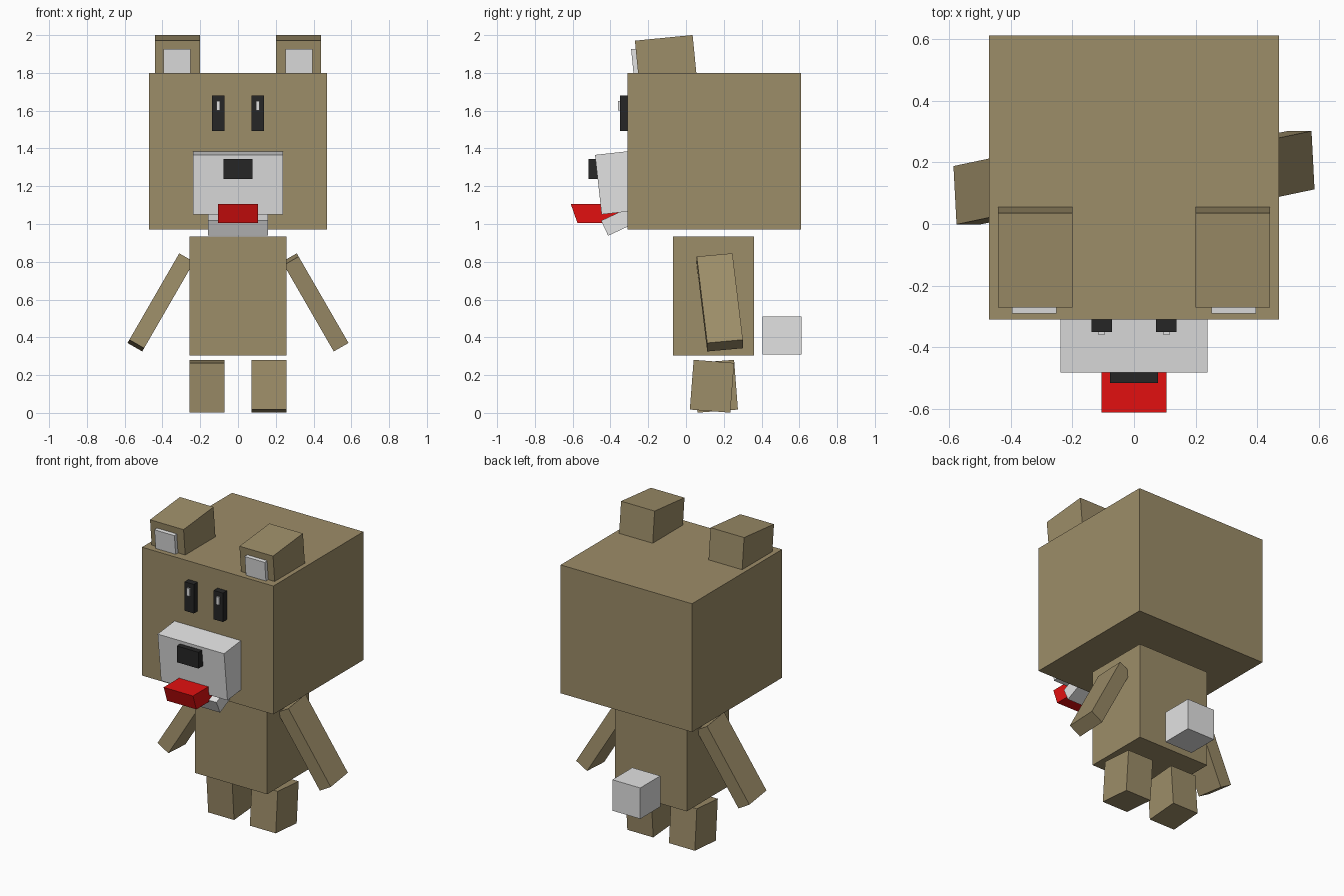
import bpy
import math
from mathutils import Euler, Vector

if "Cube" in bpy.data.objects:
    bpy.data.objects.remove(bpy.data.objects["Cube"])


def material(name, rgb):
    m = bpy.data.materials.new(name)
    m.diffuse_color = (*rgb, 1.0)
    m.use_nodes = True
    m.node_tree.nodes["Principled BSDF"].inputs["Base Color"].default_value = m.diffuse_color
    return m


TAN = material("tan_fur", (0.335, 0.266, 0.139))
GREY = material("pale_grey", (0.76, 0.76, 0.76))
BLACK = material("black", (0.019, 0.019, 0.019))
RED = material("red", (0.76, 0.005, 0.005))


def box(name, center, size, mat, rot=(0, 0, 0), lean=0.0):
    """Box with rotation in degrees; lean moves the lower front edge back."""
    r = Euler([math.radians(a) for a in rot]).to_matrix()
    verts = []
    for z in (-0.5, 0.5):
        for x, y in ((-0.5, -0.5), (0.5, -0.5), (0.5, 0.5), (-0.5, 0.5)):
            p = Vector((x * size[0], y * size[1], z * size[2]))
            if z < 0 and y < 0:
                p.y += lean
            verts.append(r @ p + Vector(center))
    faces = [(3, 2, 1, 0), (4, 5, 6, 7)]
    faces += [(i, (i + 1) % 4, (i + 1) % 4 + 4, i + 4) for i in range(4)]
    mesh = bpy.data.meshes.new(name)
    mesh.from_pydata(verts, [], faces)
    mesh.materials.append(mat)
    ob = bpy.data.objects.new(name, mesh)
    bpy.context.collection.objects.link(ob)
    return ob


# Head, body and tail
box("head", (0, 0.15, 1.385), (0.94, 0.92, 0.83), TAN)
box("body", (0, 0.145, 0.62), (0.515, 0.43, 0.63), TAN)
box("tail", (0, 0.508, 0.41), (0.20, 0.205, 0.20), GREY)

# Face: muzzle, nose, jaw and tongue
box("muzzle", (0, -0.34, 1.222), (0.475, 0.25, 0.317), GREY, (6.3, 0, 0))
box("nose", (0, -0.475, 1.292), (0.155, 0.08, 0.105), BLACK)
box("jaw", (0, -0.34, 1.02), (0.32, 0.20, 0.088), GREY, (25, 0, 0))
box("tongue", (0, -0.46, 1.056), (0.21, 0.30, 0.10), RED, lean=0.035)

for side, s in (("left", -1), ("right", 1)):
    # Ears with inner pads
    box(f"{side}_ear", (s * 0.32, -0.106, 1.866), (0.24, 0.307, 0.24), TAN, (5.6, 0, 0))
    box(f"{side}_inner_ear", (s * 0.323, -0.263, 1.85), (0.143, 0.04, 0.155), GREY, (5.6, 0, 0))
    # Eyes with highlights
    box(f"{side}_eye", (s * 0.104, -0.322, 1.587), (0.066, 0.056, 0.187), BLACK)
    box(f"{side}_eye_highlight", (s * 0.105, -0.350, 1.625), (0.02, 0.02, 0.05), GREY)
    # Arms and legs swing in opposite directions, as in walking
    box(f"{side}_arm", (s * 0.409, 0.150 + s * 0.029, 0.585), (0.09, 0.19, 0.531), TAN,
        (s * 6, -s * 30, 0))
    box(f"{side}_leg", (s * 0.163, 0.1475 - s * 0.01, 0.141), (0.185, 0.215, 0.264), TAN,
        (-s * 4.4, 0, 0))
